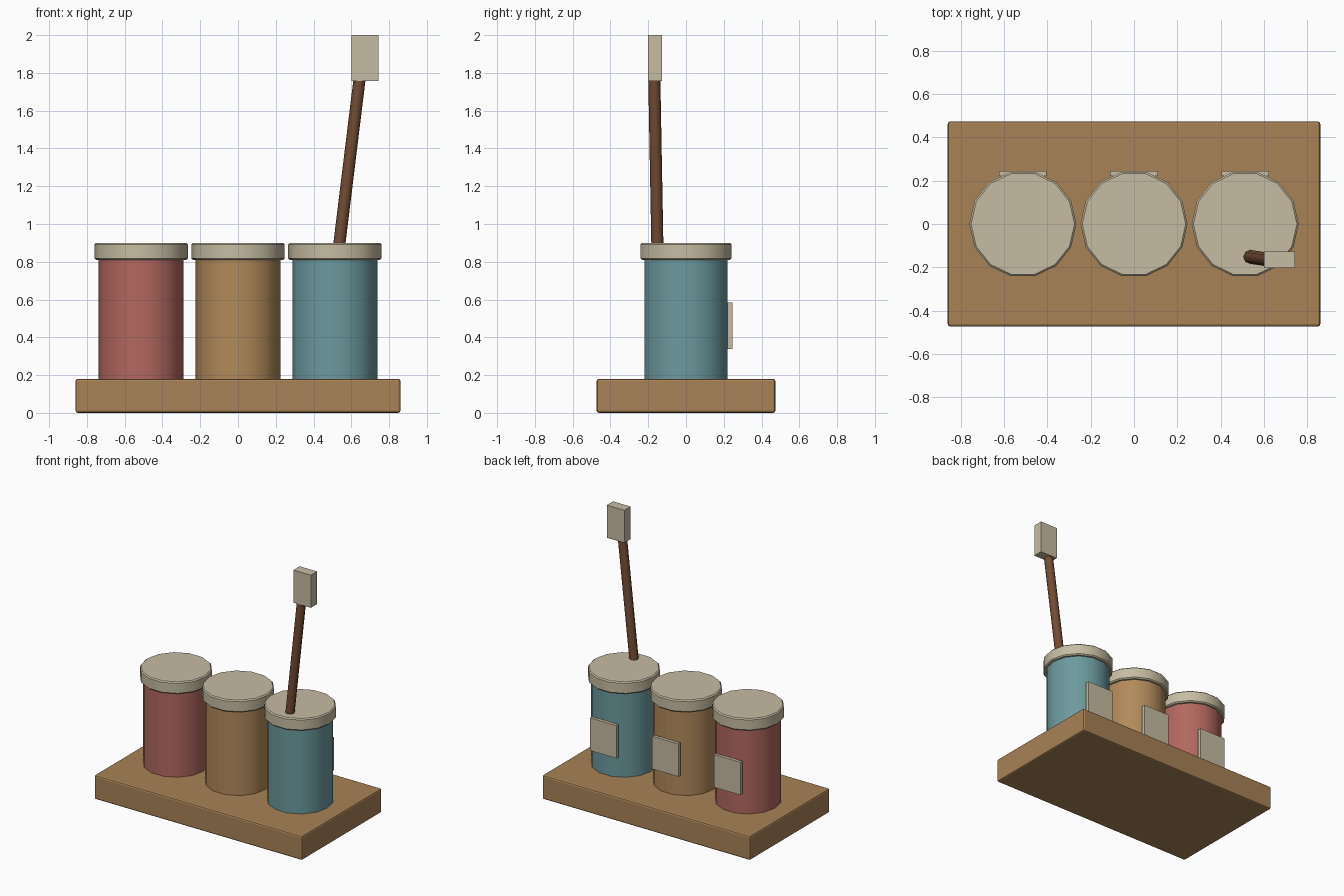
import bpy
import math
from mathutils import Vector

if "Cube" in bpy.data.objects:
    bpy.data.objects.remove(bpy.data.objects["Cube"], do_unlink=True)


def material(name, r, g, b):
    """Flat colour given as 0-255 display values, stored linear."""
    color = [((c / 255 + 0.055) / 1.055) ** 2.4 for c in (r, g, b)] + [1]
    mat = bpy.data.materials.new(name)
    mat.use_nodes = True
    mat.diffuse_color = color
    bsdf = mat.node_tree.nodes["Principled BSDF"]
    bsdf.inputs["Base Color"].default_value = color
    bsdf.inputs["Roughness"].default_value = 0.8
    return mat


wood = material("wood", 168, 130, 86)
cream = material("cream", 198, 188, 162)
red = material("dusty red", 178, 104, 95)
ochre = material("ochre", 178, 138, 90)
teal = material("teal", 108, 154, 158)
dark_wood = material("dark wood", 116, 76, 52)


def finish(obj, name, mat, bevel=0, segments=1):
    obj.name = name
    obj.data.materials.append(mat)
    if bevel:
        mod = obj.modifiers.new("soft edges", "BEVEL")
        mod.width = bevel
        mod.segments = segments
        mod.limit_method = "ANGLE"
        mod.angle_limit = math.radians(40)
    return obj


def box(name, center, size, mat, bevel=0, segments=1):
    bpy.ops.mesh.primitive_cube_add(size=1, location=center)
    obj = bpy.context.object
    obj.scale = size
    bpy.ops.object.transform_apply(location=False, rotation=False, scale=True)
    return finish(obj, name, mat, bevel, segments)


def rod(name, start, end, radius, sides, mat, bevel=0):
    """Smooth-sided cylinder between two points."""
    start, end = Vector(start), Vector(end)
    axis = end - start
    bpy.ops.mesh.primitive_cylinder_add(vertices=sides, radius=radius, depth=axis.length)
    obj = bpy.context.object
    # Put a corner on the x axis before aiming the cylinder
    obj.rotation_euler.z = math.pi / 2
    bpy.ops.object.transform_apply(location=False, rotation=True, scale=False)
    obj.rotation_euler = Vector((0, 0, 1)).rotation_difference(axis).to_euler()
    obj.location = (start + end) / 2
    bpy.ops.object.shade_smooth_by_angle(angle=math.radians(50))
    return finish(obj, name, mat, bevel)


# Wooden tray
box("base", (0, 0, 0.09), (1.72, 0.946, 0.18), wood, 0.012, 2)

# Three lidded jars, each with a label plate on the back
SPACING = 0.513
for side, (label, mat) in enumerate((("right", red), ("middle", ochre), ("left", teal)), -1):
    x = side * SPACING
    rod(f"{label}_jar", (x, 0, 0.17), (x, 0, 0.82), 0.225, 14, mat)
    rod(f"{label}_lid", (x, 0, 0.81), (x, 0, 0.90), 0.247, 14, cream, 0.008)
    box(f"{label}_label", (x, 0.233, 0.462), (0.22, 0.024, 0.245), cream)

# Leaning brush
rod("brush_handle", (0.525, -0.15, 0.80), (0.645, -0.168, 1.78), 0.032, 8, dark_wood)
box("brush_head", (0.672, -0.165, 1.878), (0.144, 0.074, 0.244), cream)
